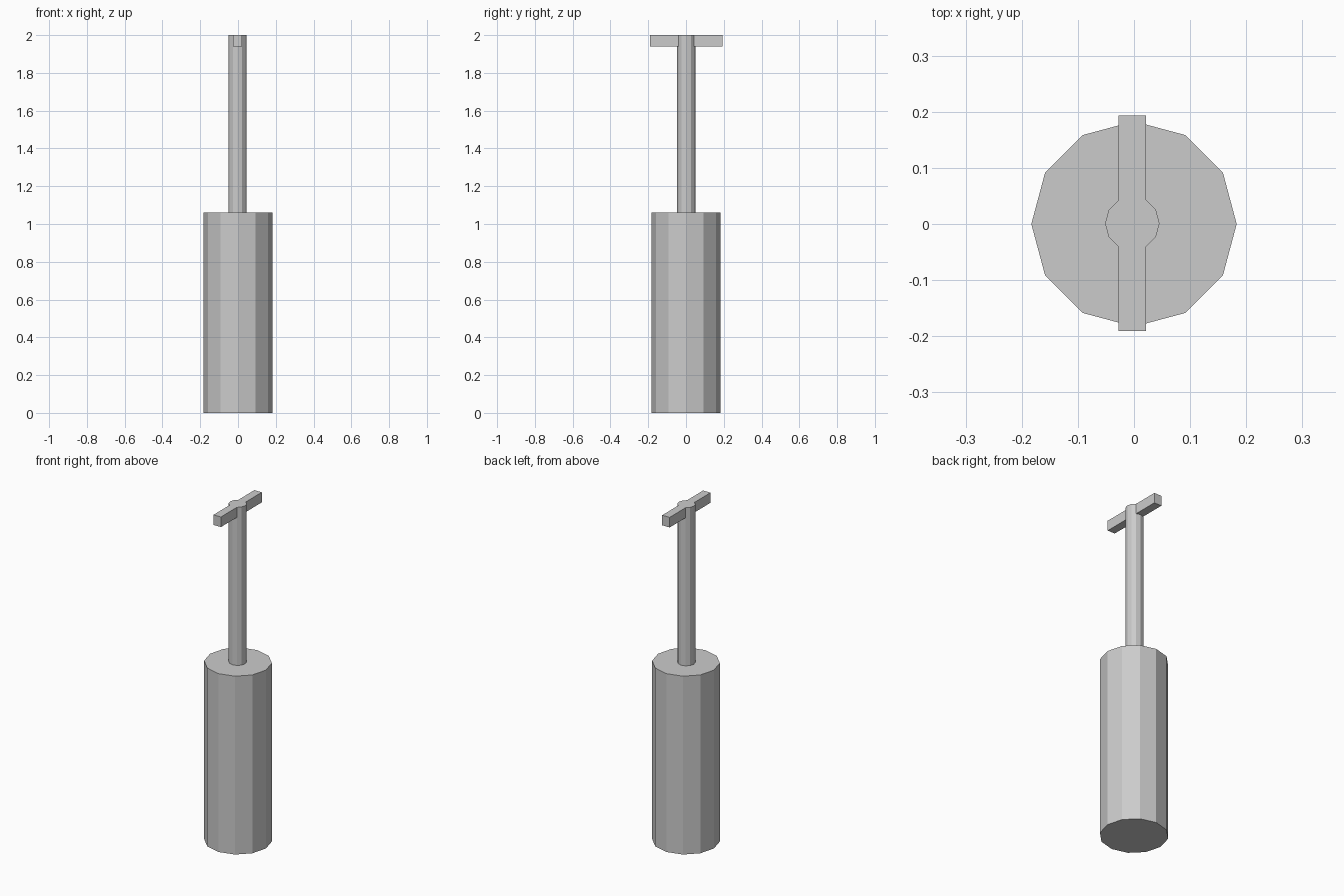
import bpy, bmesh

if "Cube" in bpy.data.objects:
    bpy.data.objects.remove(bpy.data.objects["Cube"])

SIDES = 12
BODY_R, BODY_TOP = 0.183, 1.06
ROD_R, ROD_X, TOP = 0.0485, -0.003, 2.0
GRIP_BOTTOM, GRIP_REACH = 1.94, 0.192


def prism(radius, levels):
    """Capped 12-sided column with an edge ring at every level."""
    bm = bmesh.new()
    bmesh.ops.create_circle(bm, cap_ends=True, segments=SIDES, radius=radius)
    bm.faces.ensure_lookup_table()
    base = bm.faces[0]
    for v in bm.verts:
        v.co.z = levels[0]
    cap = base
    for i, z in enumerate(levels[1:]):
        res = bmesh.ops.extrude_face_region(bm, geom=[cap], use_keep_orig=(i == 0))
        cap = next(g for g in res["geom"] if isinstance(g, bmesh.types.BMFace))
        for v in cap.verts:
            v.co.z = z
    bmesh.ops.recalc_face_normals(bm, faces=bm.faces[:])
    return bm


def add_object(bm, name, x=0.0, y=0.0):
    mesh = bpy.data.meshes.new(name)
    bm.to_mesh(mesh)
    bm.free()
    obj = bpy.data.objects.new(name, mesh)
    obj.location = (x, y, 0)
    bpy.context.collection.objects.link(obj)


# Pump body
add_object(prism(BODY_R, [0, BODY_TOP]), "pump_body")

# Plunger rod, with its T grips drawn out of the upper side faces
bm = prism(ROD_R, [BODY_TOP, GRIP_BOTTOM, TOP])
for side in (-1, 1):
    bm.normal_update()
    faces = [f for f in bm.faces
             if f.normal.y * side > 0.9 and f.calc_center_median().z > GRIP_BOTTOM]
    res = bmesh.ops.extrude_face_region(bm, geom=faces)
    for v in res["geom"]:
        if isinstance(v, bmesh.types.BMVert):
            v.co.y = side * GRIP_REACH
bmesh.ops.recalc_face_normals(bm, faces=bm.faces[:])
add_object(bm, "plunger_handle", ROD_X, 0.001)
